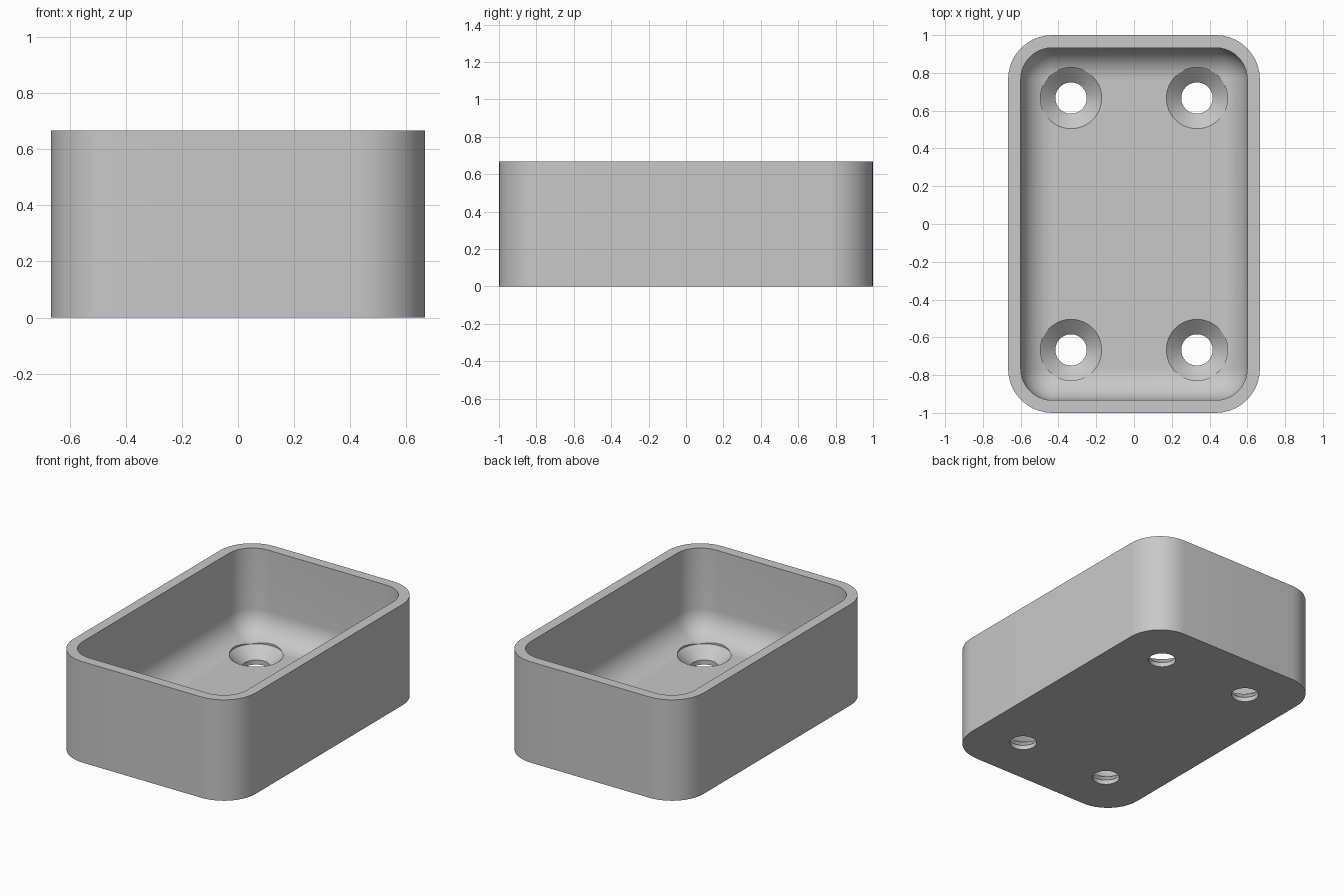
import bpy, bmesh
from math import sin, cos, pi

if "Cube" in bpy.data.objects:
    bpy.data.objects.remove(bpy.data.objects["Cube"])

HALF_X, HALF_Y, HEIGHT = 2 / 3, 1.0, 2 / 3
WALL, FLOOR, FILLET = 0.067, 0.1, 0.167
HOLE_R, SINK_R, HOLE_DEPTH = 0.083, 0.162, 0.03
STEPS = 10

grey = bpy.data.materials.new("light grey")
grey.use_nodes = True
colour = (0.58, 0.58, 0.58, 1)
grey.diffuse_color = colour
grey.node_tree.nodes["Principled BSDF"].inputs["Base Color"].default_value = colour


def rounded_ring(bm, inset, radius, z):
    """Rounded rectangle loop, inset from the outer size."""
    cx, cy = HALF_X - inset - radius, HALF_Y - inset - radius
    ring = []
    for q, (sx, sy) in enumerate([(1, 1), (-1, 1), (-1, -1), (1, -1)]):
        for i in range(STEPS + 1):
            a = (q + i / STEPS) * pi / 2
            ring.append(bm.verts.new((sx * cx + radius * cos(a),
                                      sy * cy + radius * sin(a), z)))
    return ring


def loft(bm, rings):
    """Skin consecutive rings and cap both ends."""
    for low, high in zip(rings, rings[1:]):
        n = len(low)
        for i in range(n):
            j = (i + 1) % n
            bm.faces.new((low[i], low[j], high[j], high[i]))
    bm.faces.new(rings[0][::-1])
    bm.faces.new(rings[-1])


def finish(bm, name):
    bmesh.ops.remove_doubles(bm, verts=bm.verts, dist=0.0001)
    bmesh.ops.recalc_face_normals(bm, faces=bm.faces)
    mesh = bpy.data.meshes.new(name)
    bm.to_mesh(mesh)
    bm.free()
    mesh.materials.append(grey)
    obj = bpy.data.objects.new(name, mesh)
    bpy.context.collection.objects.link(obj)
    return obj


# Tray: outer wall, flat rim, inner wall and a rounded transition to the floor
bm = bmesh.new()
outer_r = WALL + FILLET
rings = [rounded_ring(bm, 0, outer_r, 0),
         rounded_ring(bm, 0, outer_r, HEIGHT),
         rounded_ring(bm, WALL, FILLET, HEIGHT)]
for i in range(STEPS + 1):
    a = i / STEPS * pi / 2
    r = FILLET * cos(a)
    rings.append(rounded_ring(bm, WALL + FILLET - r, r,
                              FLOOR + FILLET * (1 - sin(a))))
loft(bm, rings)
tray = finish(bm, "tray")

# Cutter for the four countersunk screw holes
bm = bmesh.new()
profile = [(HOLE_R, -0.1), (HOLE_R, HOLE_DEPTH), (SINK_R, FLOOR), (SINK_R, 0.4)]
for x in (-1 / 3, 1 / 3):
    for y in (-2 / 3, 2 / 3):
        loft(bm, [[bm.verts.new((x + r * cos(k * pi / 24), y + r * sin(k * pi / 24), z))
                   for k in range(48)] for r, z in profile])
cutter = finish(bm, "screw_hole_cutter")
cutter.hide_render = True

cut = tray.modifiers.new("screw holes", 'BOOLEAN')
cut.operation = 'DIFFERENCE'
cut.solver = 'EXACT'
cut.object = cutter

bpy.ops.object.select_all(action='DESELECT')
tray.select_set(True)
bpy.context.view_layer.objects.active = tray
bpy.ops.object.modifier_apply(modifier=cut.name)
bpy.data.objects.remove(cutter)
bpy.ops.object.shade_smooth_by_angle(angle=pi / 6)
